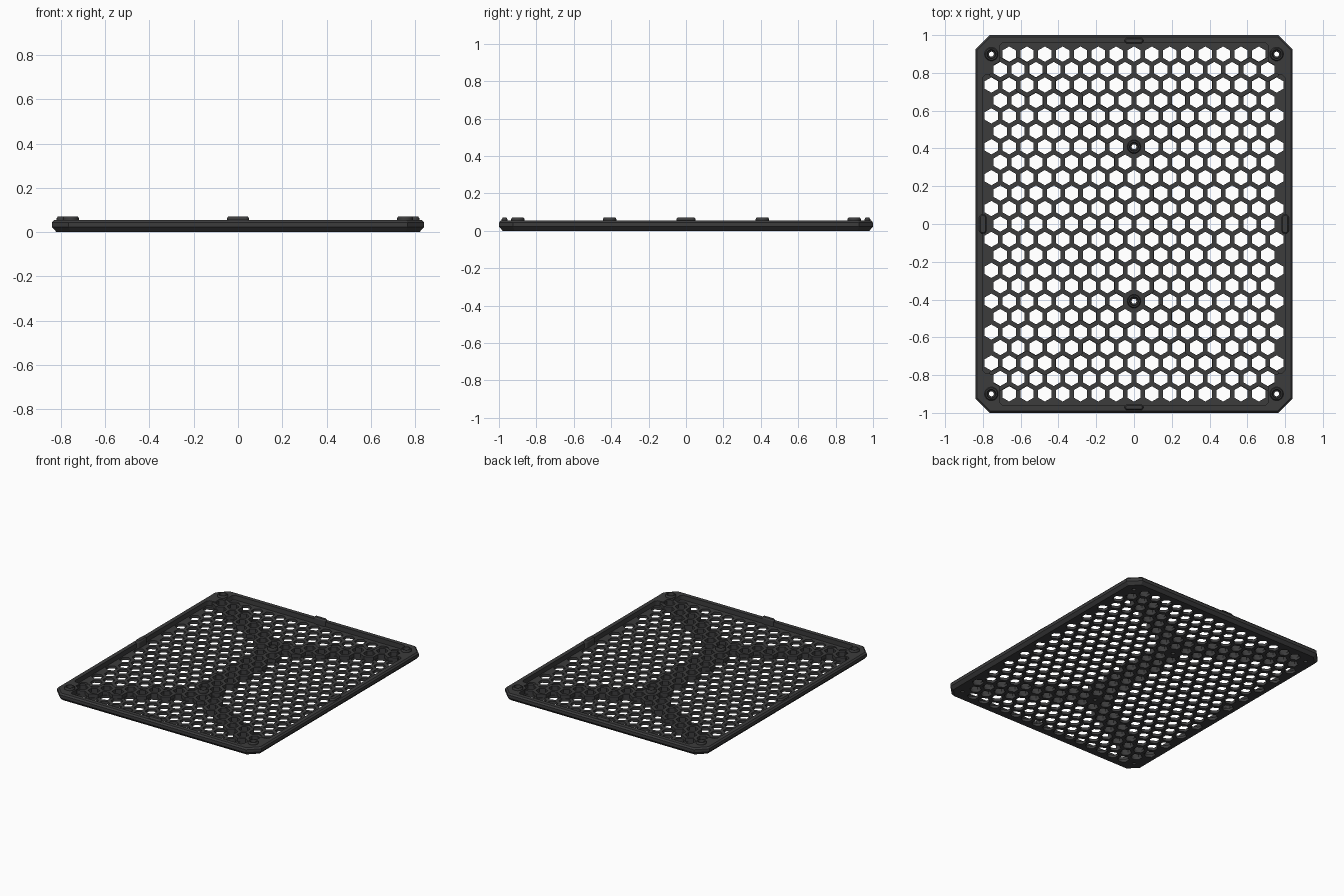
import bpy, bmesh, math
from mathutils import Vector

if "Cube" in bpy.data.objects:
    bpy.data.objects.remove(bpy.data.objects["Cube"])

PITCH, HOLE_R = 0.0944, 0.0405
ROW = PITCH * math.sqrt(3) / 2
GRILL_T, FRAME_T, RIB_T, BOSS_T = 0.02, 0.055, 0.046, 0.071

mat = bpy.data.materials.new("charcoal plastic")
mat.diffuse_color = (0.045, 0.045, 0.046, 1)
mat.use_nodes = True
mat.node_tree.nodes["Principled BSDF"].inputs["Base Color"].default_value = mat.diffuse_color


def add_object(name, bm):
    bmesh.ops.recalc_face_normals(bm, faces=bm.faces)
    me = bpy.data.meshes.new(name)
    bm.to_mesh(me)
    bm.free()
    me.materials.append(mat)
    ob = bpy.data.objects.new(name, me)
    bpy.context.collection.objects.link(ob)
    return ob


def ngon(cx, cy, r, n):
    """Polygon with a corner pointing along +y."""
    return [(cx + r * math.sin(2 * math.pi * i / n),
             cy + r * math.cos(2 * math.pi * i / n)) for i in range(n)]


def octagon(inset):
    """Rectangle with chamfered corners, shrunk evenly by inset."""
    x, y = 0.84 - inset, 1.0 - inset
    c = 0.075 - inset * 0.586
    return [(x, y - c), (x - c, y), (c - x, y), (-x, y - c),
            (-x, c - y), (c - x, -y), (x - c, -y), (x, c - y)]


def plate(name, loops, z0, z1):
    """Flat plate: first loop is the outline, the others are holes."""
    cu = bpy.data.curves.new(name, 'CURVE')
    cu.dimensions, cu.fill_mode = '2D', 'BOTH'
    cu.extrude = (z1 - z0) / 2
    for pts in loops:
        sp = cu.splines.new('POLY')
        sp.points.add(len(pts) - 1)
        for p, (x, y) in zip(sp.points, pts):
            p.co = (x, y, 0, 1)
        sp.use_cyclic_u = True
    tmp = bpy.data.objects.new(name + "_curve", cu)
    bpy.context.collection.objects.link(tmp)
    dg = bpy.context.evaluated_depsgraph_get()
    me = bpy.data.meshes.new_from_object(tmp.evaluated_get(dg))
    bm = bmesh.new()
    bm.from_mesh(me)
    bpy.data.objects.remove(tmp)
    bpy.data.curves.remove(cu)
    bpy.data.meshes.remove(me)
    bmesh.ops.remove_doubles(bm, verts=bm.verts, dist=1e-5)
    bmesh.ops.translate(bm, verts=bm.verts, vec=(0, 0, (z0 + z1) / 2))
    # the rim closes the outline, so drop the hidden outer walls
    hidden = []
    for f in bm.faces:
        f.normal_update()
        c = f.calc_center_median()
        if abs(f.normal.z) < 0.5 and (abs(c.x) > 0.81 or abs(c.y) > 0.97
                                      or abs(c.x) + abs(c.y) > 1.72):
            hidden.append(f)
    bmesh.ops.delete(bm, geom=hidden, context='FACES')
    return add_object(name, bm)


def stack(bm, sections, closed=False, caps=False):
    """Join a list of (loop, z) sections with quads."""
    rings = [[bm.verts.new((x, y, z)) for x, y in pts] for pts, z in sections]
    pairs = list(zip(rings, rings[1:])) + ([(rings[-1], rings[0])] if closed else [])
    for a, b in pairs:
        n = len(a)
        for i in range(n):
            j = (i + 1) % n
            bm.faces.new((a[i], a[j], b[j], b[i]))
    if caps:
        bm.faces.new(rings[0])
        bm.faces.new(rings[-1])


# honeycomb layout, with the screw bosses taking the place of some cells
bosses = [(sx * 8 * PITCH, sy * 11 * ROW) for sx in (-1, 1) for sy in (-1, 1)]
bosses += [(0, 5 * ROW), (0, -5 * ROW)]
cells = []
for r in range(-11, 12):
    half = 7 if abs(r) == 11 else 8
    ks = range(-half, half + 1) if r % 2 else [k + 0.5 for k in range(-8, 8)]
    cells += [(k * PITCH, r * ROW) for k in ks]
cells = [c for c in cells
         if all(math.dist(c, b) > 0.02 for b in bosses)]

# thin perforated grill
boss_holes = [ngon(x, y, 0.034, 24) for x, y in bosses]
plate("grill", [octagon(0.02)] + [ngon(x, y, HOLE_R, 6) for x, y in cells]
      + boss_holes, 0, GRILL_T)

# raised frame around the grill, stepped in at the corners
quarter = [(0.80, 0.775), (0.785, 0.79), (0.745, 0.795), (0.745, 0.84),
           (0.71, 0.86), (0.71, 0.945), (0.695, 0.96)]
recess = (quarter + [(-x, y) for x, y in reversed(quarter)]
          + [(-x, -y) for x, y in quarter]
          + [(x, -y) for x, y in reversed(quarter)])
plate("frame", [octagon(0.01), recess] + boss_holes[:4], GRILL_T, FRAME_T)

# bevelled outer rim
bm = bmesh.new()
stack(bm, [(octagon(0.02), 0), (octagon(0), 0.022), (octagon(0), 0.044),
           (octagon(0.01), FRAME_T)])
add_object("outer_rim", bm)


# raised honeycomb ribs running between the bosses
def line_dist(p, a, b):
    p, a, b = Vector(p), Vector(a), Vector(b)
    t = max(0, min(1, (p - a).dot(b - a) / (b - a).length_squared))
    return (p - a - t * (b - a)).length


lines = [(bosses[4], bosses[5])]
lines += [(b, (0, math.copysign(5 * ROW, b[1]))) for b in bosses[:4]]
bm = bmesh.new()
for x, y in cells:
    if abs(y) < 10.5 * ROW and abs(x) < 7.8 * PITCH and \
            min(line_dist((x, y), a, b) for a, b in lines) < 0.048:
        outer, inner = ngon(x, y, 0.066, 6), ngon(x, y, HOLE_R, 6)
        stack(bm, [(outer, GRILL_T), (outer, RIB_T), (inner, RIB_T), (inner, GRILL_T)])
add_object("ribs", bm)

# hexagonal pads round the two middle bosses
bm = bmesh.new()
for x, y in bosses[4:]:
    outer, inner = ngon(x, y, 0.066, 6), ngon(x, y, 0.034, 6)
    stack(bm, [(outer, GRILL_T), (outer, RIB_T + 0.002),
               (inner, RIB_T + 0.002), (inner, GRILL_T)])
add_object("boss_pads", bm)

# screw bosses with a counterbored through hole
bm = bmesh.new()
profile = [(0.013, 0), (0.036, 0), (0.036, 0.063), (0.031, BOSS_T),
           (0.024, BOSS_T), (0.021, 0.045), (0.013, 0.04)]
for x, y in bosses:
    stack(bm, [(ngon(x, y, r, 24), z) for r, z in profile], closed=True)
ob = add_object("screw_bosses", bm)
bpy.context.view_layer.objects.active = ob
ob.select_set(True)
bpy.ops.object.shade_smooth_by_angle(angle=math.radians(30))


# rounded locating tabs in the middle of each side
def pill(cx, cy, hx, hy):
    r = min(hx, hy)
    pts = []
    for i in range(16):
        a = 2 * math.pi * (i + 0.5) / 16
        c, s = math.cos(a), math.sin(a)
        pts.append((cx + r * c + math.copysign(hx - r, c),
                    cy + r * s + math.copysign(hy - r, s)))
    return pts


bm = bmesh.new()
for cx, cy, hx, hy in ((0, 0.97, 0.05, 0.016), (0, -0.97, 0.05, 0.016),
                       (0.80, 0, 0.02, 0.052), (-0.80, 0, 0.02, 0.052)):
    stack(bm, [(pill(cx, cy, hx, hy), GRILL_T), (pill(cx, cy, hx, hy), 0.062),
               (pill(cx, cy, hx - 0.006, hy - 0.006), BOSS_T)], caps=True)
add_object("locating_tabs", bm)
